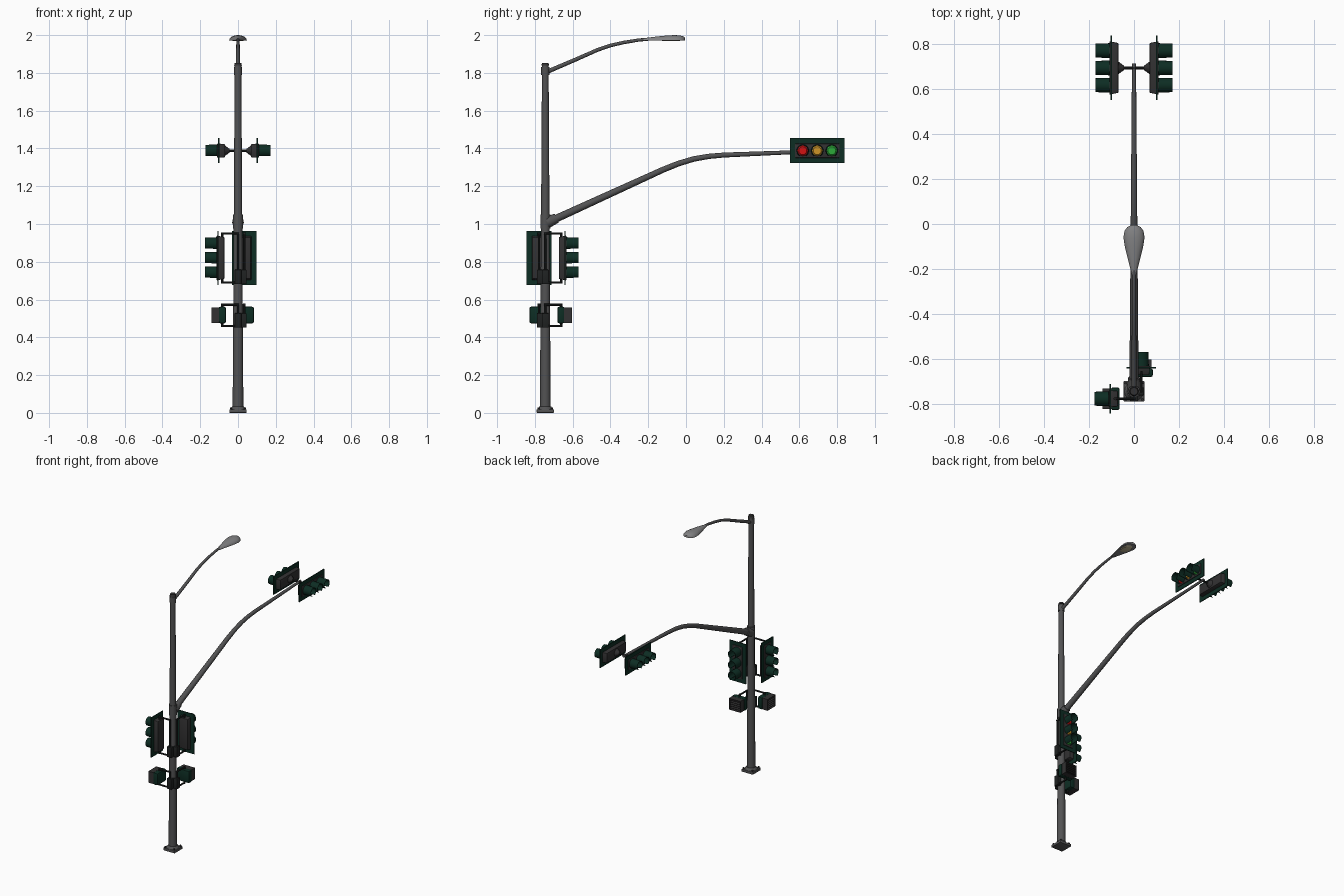
import bpy, bmesh, math
from mathutils import Matrix, Vector

if "Cube" in bpy.data.objects:
    bpy.data.objects.remove(bpy.data.objects["Cube"])

def material(name, rgb):
    m = bpy.data.materials.new(name)
    m.diffuse_color = (*rgb, 1)
    m.use_nodes = True
    m.node_tree.nodes["Principled BSDF"].inputs["Base Color"].default_value = m.diffuse_color
    return m

STEEL = material("steel_grey", (0.085, 0.085, 0.087))
DARK = material("dark_grey", (0.032, 0.031, 0.032))
GREEN = material("dark_green", (0.004, 0.026, 0.017))
LAMP = material("lamp_grey", (0.22, 0.22, 0.225))
GLASS = material("lamp_glass", (0.5, 0.44, 0.28))
RED = material("signal_red", (0.65, 0.006, 0.006))
AMBER = material("signal_amber", (0.62, 0.3, 0.02))
GO = material("signal_green", (0.025, 0.4, 0.04))
BLACK = material("bracket_black", (0.014, 0.016, 0.016))
PY = -0.745          # y of the pole
I = Matrix.Identity(4)

def finish(name, bm, mat, frame=I, recalc=True):
    if recalc:
        bmesh.ops.recalc_face_normals(bm, faces=bm.faces)
    bm.transform(frame)
    if frame.determinant() < 0:
        bmesh.ops.reverse_faces(bm, faces=bm.faces)
    me = bpy.data.meshes.new(name)
    bm.to_mesh(me)
    bm.free()
    me.materials.append(mat)
    for p in me.polygons:
        p.use_smooth = True
    me.set_sharp_from_angle(angle=math.radians(35))
    ob = bpy.data.objects.new(name, me)
    bpy.context.collection.objects.link(ob)
    return ob

def box(name, lo, hi, mat, frame=I, bevel=0.0, taper=1.0):
    """Box between two corners; taper shrinks the low-x end."""
    bm = bmesh.new()
    lo, hi = Vector(lo), Vector(hi)
    c, s = (lo + hi) / 2, hi - lo
    bmesh.ops.create_cube(bm, size=1)
    for v in bm.verts:
        k = taper if v.co.x < 0 else 1
        v.co = c + Vector((v.co.x * s.x, v.co.y * s.y * k, v.co.z * s.z * k))
    if bevel:
        bmesh.ops.bevel(bm, geom=bm.edges[:], offset=bevel, segments=2, affect='EDGES', profile=0.5)
    return finish(name, bm, mat, frame)

def rod(name, a, b, r1, mat, frame=I, r2=None, sides=10):
    bm = bmesh.new()
    a, b = Vector(a), Vector(b)
    d = b - a
    m = Matrix.Translation((a + b) / 2) @ d.to_track_quat('Z', 'Y').to_matrix().to_4x4()
    bmesh.ops.create_cone(bm, cap_ends=True, segments=sides, radius1=r1,
                          radius2=r1 if r2 is None else r2, depth=d.length, matrix=m)
    return finish(name, bm, mat, frame)

def loft(name, rings, mat):
    bm = bmesh.new()
    vs = [[bm.verts.new(p) for p in ring] for ring in rings]
    n = len(vs[0])
    for a, b in zip(vs, vs[1:]):
        for i in range(n):
            bm.faces.new((a[i], a[(i + 1) % n], b[(i + 1) % n], b[i]))
    bm.faces.new(vs[0])
    bm.faces.new(vs[-1])
    return finish(name, bm, mat)

def arm(name, path, r1, r2, mat, sides=12):
    """Tapered tube along a (y, z) path in the x = 0 plane."""
    pts = [Vector((0, y, z)) for y, z in path]
    total = pts[-1].y - pts[0].y
    rings = []
    for i, p in enumerate(pts):
        t = (pts[min(i + 1, len(pts) - 1)] - pts[max(i - 1, 0)]).normalized()
        up = Vector((1, 0, 0)).cross(t)
        r = r1 + (r2 - r1) * (p.y - pts[0].y) / total
        rings.append([p + r * (math.cos(a) * Vector((1, 0, 0)) + math.sin(a) * up)
                      for a in (2 * math.pi * k / sides for k in range(sides))])
    return loft(name, rings, mat)

def visor(name, z, gap, frame):
    """Tunnel hood along +x with its slot centred on the angle gap (from +y)."""
    bm = bmesh.new()
    rows = []
    for k in range(17):
        a = gap + math.radians(30 + 300 * k / 16)
        c, s = math.cos(a), math.sin(a)
        rows.append([bm.verts.new((x, r * c, z + r * s)) for x, r in
                     ((0.008, 0.033), (0.07, 0.031), (0.07, 0.028), (0.008, 0.030))])
    for a, b in zip(rows, rows[1:]):
        for i in range(4):
            j = (i + 1) % 4
            bm.faces.new((a[i], a[j], b[j], b[i]))
    bm.faces.new(rows[0])
    bm.faces.new(rows[-1])
    finish(name, bm, GREEN, frame)

def signal_head(name, frame, gap):
    """Three-light head facing local +x, red at local +z."""
    box(name + "_backplate", (-0.003, -0.066, -0.144), (0.003, 0.066, 0.144), GREEN, frame)
    box(name + "_housing", (-0.033, -0.038, -0.119), (0.008, 0.038, 0.119), DARK, frame, 0.004, 0.93)
    for z, mat, tag in ((0.077, RED, "red"), (0, AMBER, "amber"), (-0.077, GO, "green")):
        rod(f"{name}_lens_{tag}", (0.006, 0, z), (0.016, 0, z), 0.029, mat, frame, 0.021, 16)
        visor(f"{name}_visor_{tag}", z, gap, frame)

# Pole with base plate, bolts and cap
box("base_plate", (-0.046, PY - 0.046, 0), (0.046, PY + 0.046, 0.018), STEEL, bevel=0.003)
rod("base_collar", (0, PY, 0.016), (0, PY, 0.034), 0.044, STEEL, r2=0.031, sides=16)
for sx in (-1, 1):
    for sy in (-1, 1):
        x, y = sx * 0.036, PY + sy * 0.036
        rod("base_bolt", (x, y, 0.016), (x, y, 0.028), 0.006, DARK, sides=6)
rod("pole", (0, PY, 0.02), (0, PY, 1.845), 0.0285, STEEL, r2=0.0175, sides=16)
rod("pole_cap", (0, PY, 1.838), (0, PY, 1.853), 0.021, DARK, r2=0.017, sides=16)

# Mast arm with its sleeve
rod("mast_sleeve", (0, PY, 0.975), (0, PY, 1.05), 0.0265, STEEL, sides=16)
rod("mast_socket", (0, -0.735, 1.008), (0, -0.685, 1.031), 0.031, STEEL, r2=0.026, sides=12)
arm("mast_arm", [(-0.715, 1.016), (-0.12, 1.288), (-0.04, 1.320), (0.04, 1.344), (0.12, 1.358),
                 (0.2, 1.365), (0.715, 1.386)], 0.0205, 0.009, STEEL)

# Street lamp arm and head
rod("lamp_clamp", (0, PY, 1.79), (0, PY, 1.832), 0.022, STEEL, sides=16)
arm("lamp_arm", [(-0.735, 1.806), (-0.59, 1.868), (-0.47, 1.921), (-0.40, 1.945), (-0.33, 1.961),
                 (-0.25, 1.974), (-0.17, 1.981)], 0.0115, 0.008, STEEL)
stations = [(-0.225, 0.011, 0.010), (-0.20, 0.016, 0.015), (-0.15, 0.029, 0.021), (-0.10, 0.041, 0.026),
            (-0.06, 0.047, 0.028), (-0.03, 0.042, 0.026), (-0.013, 0.029, 0.021), (-0.005, 0.012, 0.014)]
loft("lamp_head", [[Vector((w * math.cos(math.pi * k / 10), y, 1.972 + h * math.sin(math.pi * k / 10)))
                    for k in range(11)] for y, w, h in stations], LAMP)
bm = bmesh.new()
bmesh.ops.create_cone(bm, cap_ends=True, segments=20, radius1=0.8, radius2=1, depth=1,
                      matrix=Matrix.Translation((0, -0.08, 1.971)) @ Matrix.Diagonal((0.034, 0.055, 0.006, 1)))
finish("lamp_glass_panel", bm, GLASS)

# Two horizontal heads at the end of the mast arm, back to back
for turn, side in ((0, "right"), (math.pi, "left")):
    turned = Matrix.Translation((0, 0.695, 1.388)) @ Matrix.Rotation(turn, 4, 'Z')
    rod(f"arm_crossbar_{side}", (0, 0, 0), (0.08, 0, 0), 0.007, BLACK, turned)
    rod(f"arm_hub_{side}", (0.045, 0, 0), (0.072, 0, 0), 0.010, DARK, turned, 0.030, 12)
    signal_head(f"arm_signal_{side}", turned @ Matrix.Translation((0.102, 0, 0))
                @ Matrix.Rotation(math.pi / 2, 4, 'X'), math.pi)

def pole_set(tag, frame):
    """Signal and crossing light facing local +x, set off sideways in local y."""
    v = 0.033
    signal_head(f"pole_signal_{tag}", frame @ Matrix.Translation((0.105, v, 0.82)), -math.pi / 2)
    for part, z0, z1 in (("signal", 0.69, 0.95), ("crossing", 0.46, 0.573)):
        rod(f"{part}_pipe_{tag}", (0, v, z0), (0, v, z1), 0.006, BLACK, frame)
        box(f"{part}_clamp_{tag}", (-0.018, 0.008, z0 - 0.008), (0.018, 0.045, z0 + 0.068), BLACK, frame, 0.003)
        for z in (z0, z1):
            rod(f"{part}_bracket_{tag}", (-0.006, v, z), (0.088, v, z), 0.006, BLACK, frame)
            inward = 0.022 if z == z0 else -0.022
            rod(f"{part}_stub_{tag}", (0.084, v, z - inward * 0.25), (0.084, v, z + inward), 0.007, BLACK, frame)
    # crossing light: rounded body, open hood and louvres
    lo, hi, zl, zh = v - 0.051, v + 0.051, 0.474, 0.562
    box(f"crossing_body_{tag}", (0.064, lo, zl), (0.102, hi, zh), GREEN, frame, 0.009)
    box(f"crossing_face_{tag}", (0.1, lo + 0.008, zl + 0.006), (0.108, hi - 0.008, zh - 0.006), BLACK, frame)
    a, b, c, d = lo + 0.005, hi - 0.005, zl + 0.003, zh - 0.003
    for y0, y1, z0, z1 in ((a, b, d - 0.004, d), (a, b, c, c + 0.004), (a, a + 0.004, c, d), (b - 0.004, b, c, d)):
        box(f"crossing_hood_{tag}", (0.1, y0, z0), (0.141, y1, z1), DARK, frame)
    for k in range(1, 6):
        z = c + (d - c) * k / 6
        box(f"crossing_louvre_{tag}", (0.106, a, z - 0.001), (0.138, b, z + 0.001), DARK, frame)

# Pole sets facing -x and +y, mirror images of each other
base = Matrix.Translation((0, PY, 0))
pole_set("left", base @ Matrix(((-1, 0, 0, 0), (0, -1, 0, 0), (0, 0, 1, 0), (0, 0, 0, 1))))
pole_set("back", base @ Matrix(((0, 1, 0, 0), (1, 0, 0, 0), (0, 0, 1, 0), (0, 0, 0, 1))))
